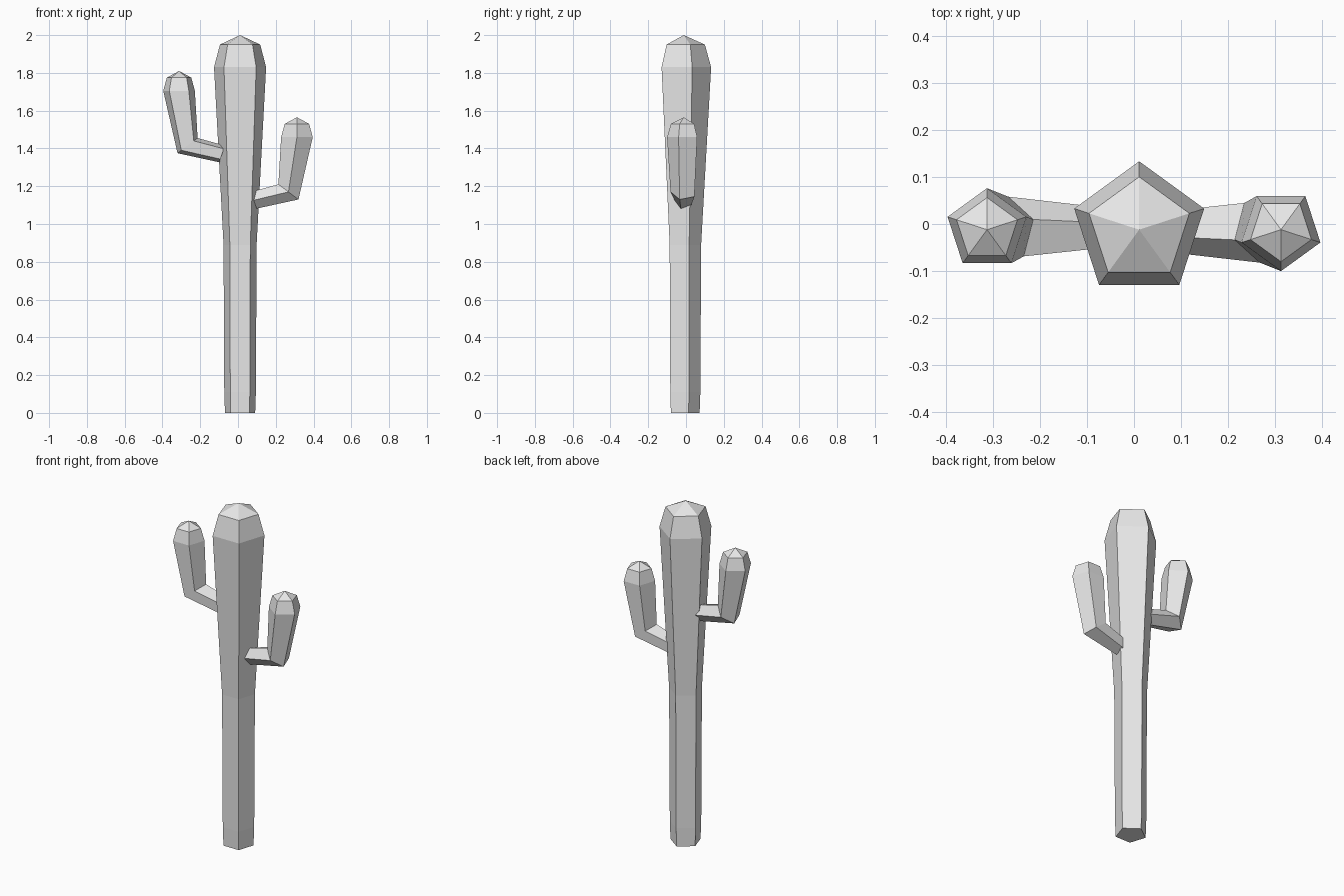
import bpy, bmesh
from math import sin, cos, tau, radians
from mathutils import Vector

SIDES = 5

default = bpy.data.objects.get("Cube")
if default:
    bpy.data.objects.remove(default, do_unlink=True)

# One plain grey material
grey = bpy.data.materials.new("plain_grey")
grey.use_nodes = True
grey.diffuse_color = (0.8, 0.8, 0.8, 1)
grey.node_tree.nodes["Principled BSDF"].inputs["Base Color"].default_value = (0.8, 0.8, 0.8, 1)


def stem(name, rings, tip, location, turn):
    """Loft tilted pentagon rings (x, z, radius, tilt) up to a pointed tip.
    turn = 1 points a corner to the front, -1 turns the stem half way round."""
    bm = bmesh.new()
    loops = []
    for x, z, radius, tilt in rings:
        t = radians(tilt)
        loop = []
        for i in range(SIDES):
            a = tau * i / SIDES
            side, depth = radius * sin(a), -radius * cos(a)
            loop.append(bm.verts.new((turn * (x + side * cos(t)),
                                      turn * depth,
                                      z + side * sin(t))))
        loops.append(loop)
    # Closed lower end, side walls and pointed cap
    bm.faces.new(loops[0])
    for low, high in zip(loops, loops[1:]):
        for i in range(SIDES):
            j = (i + 1) % SIDES
            bm.faces.new((low[i], low[j], high[j], high[i]))
    apex = bm.verts.new((turn * tip[0], 0, tip[1]))
    for i in range(SIDES):
        bm.faces.new((loops[-1][i], loops[-1][(i + 1) % SIDES], apex))
    bmesh.ops.recalc_face_normals(bm, faces=bm.faces)
    mesh = bpy.data.meshes.new(name)
    bm.to_mesh(mesh)
    bm.free()
    mesh.materials.append(grey)
    obj = bpy.data.objects.new(name, mesh)
    obj.location = Vector(location)
    bpy.context.collection.objects.link(obj)
    return obj


# Trunk, swelling towards the top
trunk_rings = [(0, 0, 0.084, 0), (0, 0.11, 0.088, 0), (0, 0.89, 0.092, 0),
               (0, 1.83, 0.145, 0), (0, 1.95, 0.112, 0)]
stem("trunk", trunk_rings, (0, 2.0), (0.011, -0.012, 0), -1)

# Bent arms: same shape, the right one turned half way round and set higher
arm_rings = [(0.084, 1.126, 0.049, -72), (0.267, 1.17, 0.07, -37),
             (0.312, 1.46, 0.088, 0), (0.312, 1.53, 0.068, 0)]
arm_tip = (0.312, 1.565)
stem("left_arm", arm_rings, arm_tip, (0, -0.012, 0), 1)
stem("right_arm", arm_rings, arm_tip, (0, -0.012, 0.245), -1)
